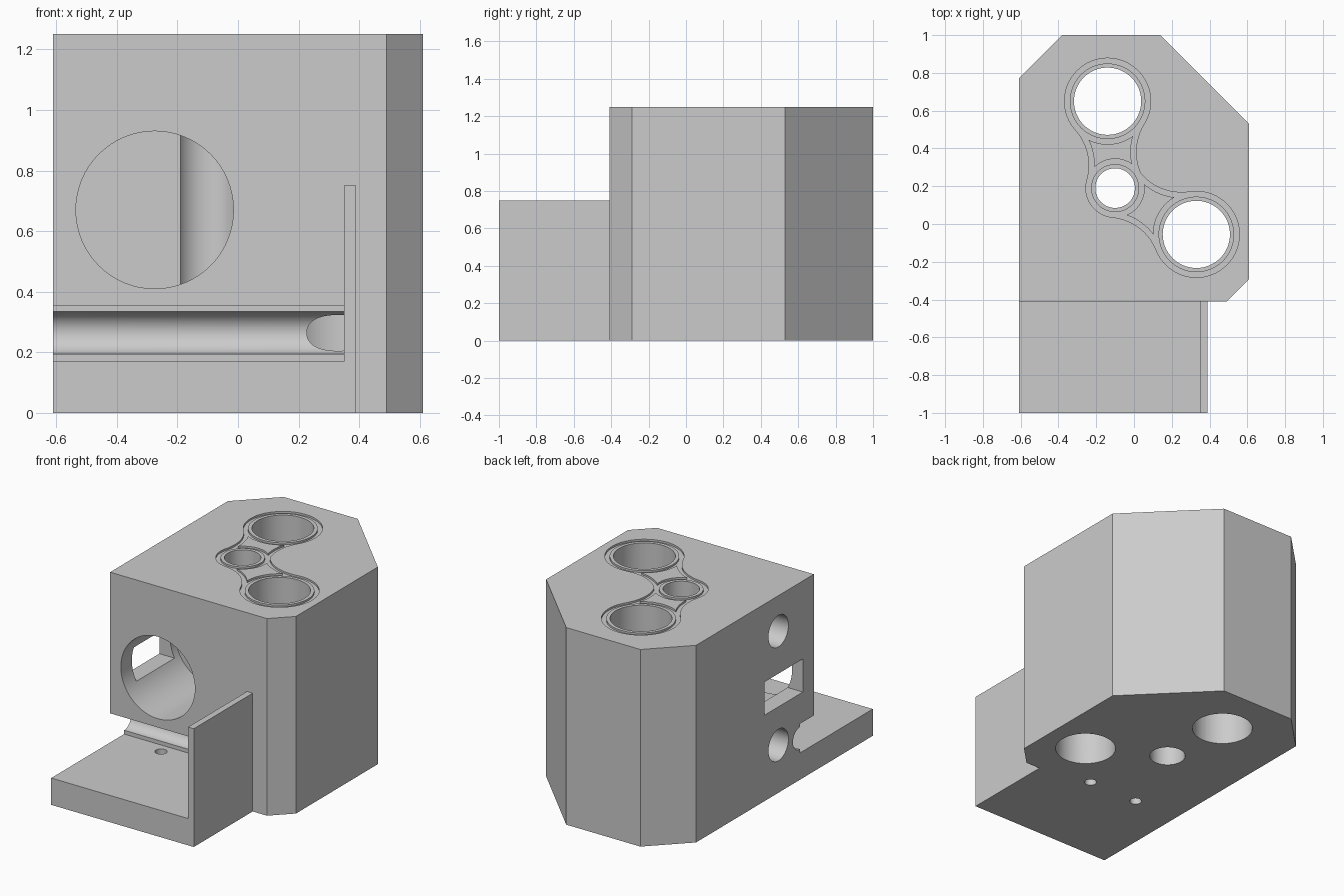
import bpy, bmesh, math
from mathutils import Vector

cube = bpy.data.objects.get("Cube")
if cube:
    bpy.data.objects.remove(cube, do_unlink=True)

grey = bpy.data.materials.new("light_grey")
grey.use_nodes = True
grey.diffuse_color = (0.6, 0.6, 0.6, 1)
grey.node_tree.nodes["Principled BSDF"].inputs["Base Color"].default_value = (0.6, 0.6, 0.6, 1)

TOP = 1.25
FRONT = -0.41
LEFT = -0.61


def prism(name, outline, z0, z1):
    """Extrude a flat outline from z0 up to z1."""
    bm = bmesh.new()
    face = bm.faces.new([bm.verts.new((x, y, z0)) for x, y in outline])
    ext = bmesh.ops.extrude_face_region(bm, geom=[face])
    verts = [g for g in ext["geom"] if isinstance(g, bmesh.types.BMVert)]
    bmesh.ops.translate(bm, vec=(0, 0, z1 - z0), verts=verts)
    bmesh.ops.recalc_face_normals(bm, faces=bm.faces)
    mesh = bpy.data.meshes.new(name)
    bm.to_mesh(mesh)
    bm.free()
    mesh.materials.append(grey)
    obj = bpy.data.objects.new(name, mesh)
    bpy.context.collection.objects.link(obj)
    return obj


def box(name, x0, x1, y0, y1, z0, z1):
    return prism(name, [(x0, y0), (x1, y0), (x1, y1), (x0, y1)], z0, z1)


def rod(start, end, radius):
    """Round cutter between two points."""
    a, b = Vector(start), Vector(end)
    turn = (b - a).to_track_quat('Z', 'Y').to_matrix().to_4x4()
    obj = prism("cutter", arc(Vector((0, 0)), radius, 0, math.tau, 64)[:-1], 0, (b - a).length)
    turn.translation = a
    obj.data.transform(turn)
    return obj


def arc(centre, radius, a0, a1, n):
    return [(centre.x + radius * math.cos(a0 + (a1 - a0) * i / n),
             centre.y + radius * math.sin(a0 + (a1 - a0) * i / n)) for i in range(n + 1)]


def cut(target, cutter):
    cutter.hide_render = True
    mod = target.modifiers.new("cut", 'BOOLEAN')
    mod.operation = 'DIFFERENCE'
    mod.solver = 'EXACT'
    mod.object = cutter
    bpy.context.view_layer.objects.active = target
    bpy.ops.object.modifier_apply(modifier=mod.name)
    bpy.data.objects.remove(cutter, do_unlink=True)


# Main block with chamfered corners
block = prism("main_block", [(LEFT, FRONT), (0.49, FRONT), (0.61, -0.29), (0.61, 0.53),
                             (0.14, 1), (-0.38, 1), (LEFT, 0.77)], 0, TOP)

# Shallow seal grooves around the top openings
WIDTH, DEPTH = 0.028, 0.012
wells = [(Vector((-0.10, 0.19)), 0.105), (Vector((-0.14, 0.65)), 0.178),
         (Vector((0.33, -0.055)), 0.178)]


def groove(outline):
    cut(block, prism("cutter", outline, TOP - DEPTH, TOP + 0.1))


def band(centre, r_in, r_out, a0, a1, n):
    return arc(centre, r_in, a0, a1, n) + arc(centre, r_out, a1, a0, n)


RIM, BEND = 0.05, 0.28
for centre, radius in wells:
    r_out = radius + RIM
    for a0 in (0, math.pi):
        groove(band(centre, r_out - WIDTH, r_out, a0, a0 + math.pi, 32))

# Concave grooves joining the small ring to each large ring
c1, r1 = wells[0][0], wells[0][1] + RIM
for c2, radius in wells[1:]:
    r2 = radius + RIM
    axis = c2 - c1
    dist = axis.length
    axis.normalize()
    d1, d2 = r1 + BEND, r2 + BEND
    along = (d1 * d1 - d2 * d2 + dist * dist) / (2 * dist)
    off = math.sqrt(d1 * d1 - along * along)
    for side in (-1, 1):
        f = c1 + axis * along + Vector((-axis.y, axis.x)) * off * side
        v1, v2 = c1 - f, c2 - f
        a0 = math.atan2(v1.y, v1.x)
        sweep = math.atan2(v1.x * v2.y - v1.y * v2.x, v1.dot(v2))
        groove(band(f, BEND, BEND + WIDTH, a0, a0 + sweep, 16))

# Vertical wells through the block
for centre, radius in wells:
    cut(block, rod((centre.x, centre.y, -0.1), (centre.x, centre.y, TOP + 0.2), radius))

# Large blind bore in the front
cut(block, rod((-0.275, -0.6, 0.67), (-0.275, 0.135, 0.67), 0.26))

# Side window into the bore, and two side passages reaching the right well
cut(block, box("cutter", -0.8, -0.3, -0.30, 0.083, 0.545, 0.755))
for z in (0.303, 1.025):
    cut(block, rod((-0.8, -0.055, z), (0.33, -0.055, z), 0.1))

# Slot under the front face with a rounded channel behind it
cut(block, box("cutter", -0.8, 0.35, -0.6, -0.27, 0.17, 0.355))
cut(block, rod((-0.8, -0.27, 0.264), (0.35, -0.27, 0.264), 0.07))

# Small screw holes up through the slot floor
for x in (-0.30, 0.05):
    cut(block, rod((x, -0.343, -0.1), (x, -0.343, 0.25), 0.035))

# Front shelf and its upright wall
shelf = box("front_shelf", LEFT, 0.35, -1, FRONT, 0, 0.17)
wall = box("side_wall", 0.35, 0.39, -1, FRONT, 0, 0.75)

bpy.ops.object.select_all(action='DESELECT')
for obj in (block, shelf, wall):
    obj.select_set(True)
bpy.context.view_layer.objects.active = block
bpy.ops.object.shade_smooth_by_angle(angle=math.radians(30))
